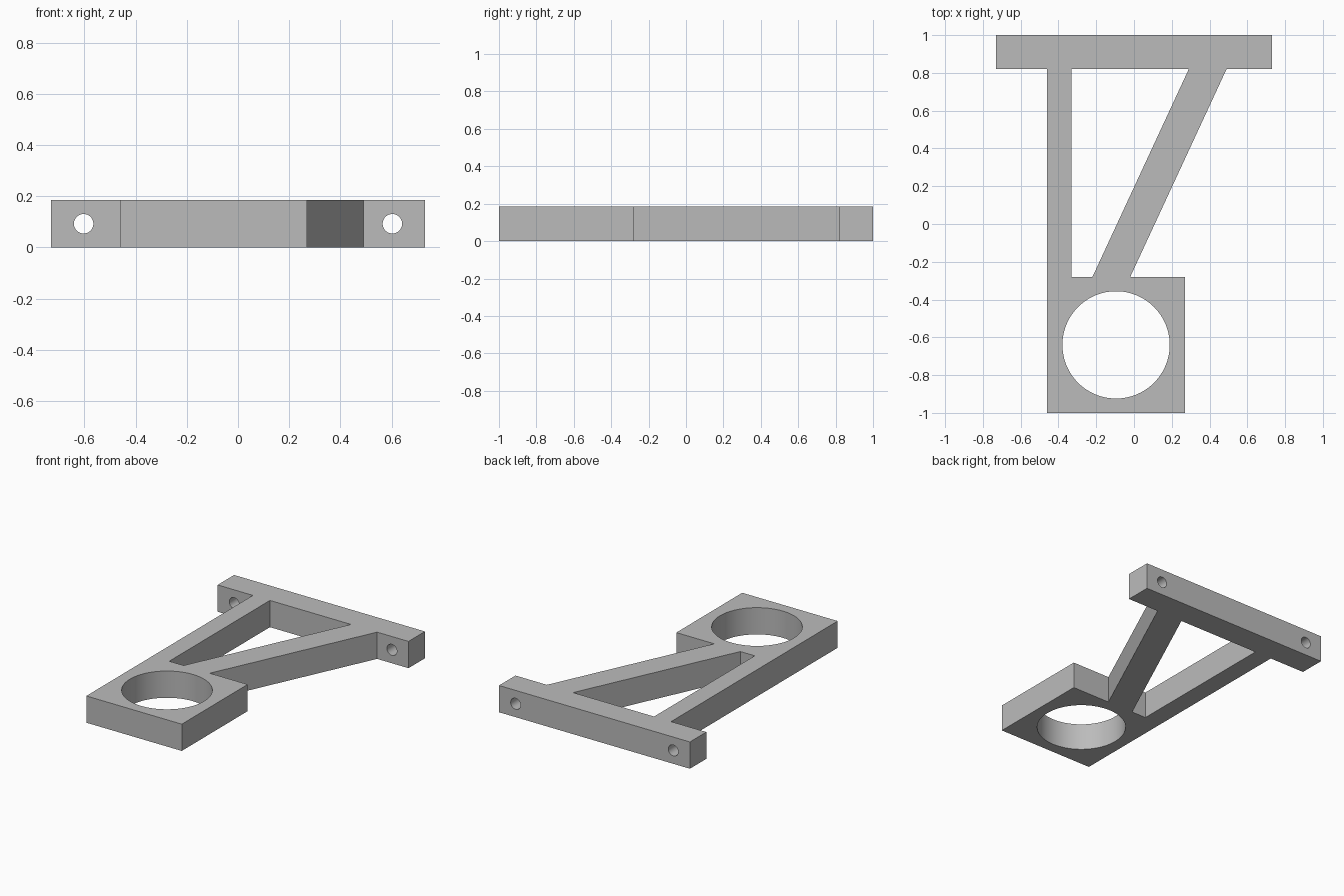
import bpy
import bmesh
import math
from mathutils import Matrix, Vector

if "Cube" in bpy.data.objects:
    bpy.data.objects.remove(bpy.data.objects["Cube"], do_unlink=True)

THICK = 0.185
BAR_Y, BLOCK_Y = 0.82, -0.28          # inner edges of mounting bar and ring block
LEFT, STRUT_IN = -0.46, -0.33         # straight strut edges

grey = bpy.data.materials.new("Grey plastic")
grey.use_nodes = True
grey.diffuse_color = (0.5, 0.5, 0.5, 1)
grey.node_tree.nodes["Principled BSDF"].inputs["Base Color"].default_value = (0.5, 0.5, 0.5, 1)


def finish(name, bm):
    bmesh.ops.recalc_face_normals(bm, faces=bm.faces)
    mesh = bpy.data.meshes.new(name)
    bm.to_mesh(mesh)
    bm.free()
    mesh.materials.append(grey)
    obj = bpy.data.objects.new(name, mesh)
    bpy.context.collection.objects.link(obj)
    return obj


def prism(name, outline, low, high):
    bm = bmesh.new()
    face = bm.faces.new([bm.verts.new((x, y, low)) for x, y in outline])
    top = bmesh.ops.extrude_face_region(bm, geom=[face])["geom"]
    bmesh.ops.translate(bm, vec=Vector((0, 0, high - low)),
                        verts=[v for v in top if isinstance(v, bmesh.types.BMVert)])
    return finish(name, bm)


def cylinder(name, centre, radius, depth, sides, tilt=0):
    bm = bmesh.new()
    place = Matrix.Translation(centre) @ Matrix.Rotation(tilt, 4, 'X')
    bmesh.ops.create_cone(bm, cap_ends=True, segments=sides, radius1=radius,
                          radius2=radius, depth=depth, matrix=place)
    return finish(name, bm)


# Bracket body: mounting bar, struts and ring block in one outline
bracket = prism("bracket", [
    (LEFT, -1), (0.27, -1), (0.27, BLOCK_Y), (-0.02, BLOCK_Y),
    (0.49, BAR_Y), (0.73, BAR_Y), (0.73, 1), (-0.73, 1),
    (-0.73, BAR_Y), (LEFT, BAR_Y)], 0, THICK)

# Opening between the struts, ring bore and two screw holes
cutters = [
    prism("strut_opening", [(STRUT_IN, BLOCK_Y), (-0.22, BLOCK_Y),
                            (0.29, BAR_Y), (STRUT_IN, BAR_Y)], -0.1, THICK + 0.1),
    cylinder("ring_bore", (-0.095, -0.64, THICK / 2), 0.284, 0.5, 96)]
for side, label in ((-1, "right"), (1, "left")):
    cutters.append(cylinder("screw_hole_" + label, (side * 0.603, 0.91, THICK / 2),
                            0.038, 0.4, 48, math.pi / 2))

bpy.ops.object.select_all(action='DESELECT')
bpy.context.view_layer.objects.active = bracket
bracket.select_set(True)
for cutter in cutters:
    cutter.hide_render = True
    mod = bracket.modifiers.new(cutter.name, 'BOOLEAN')
    mod.operation = 'DIFFERENCE'
    mod.solver = 'EXACT'
    mod.object = cutter
    bpy.ops.object.modifier_apply(modifier=mod.name)
    bpy.data.objects.remove(cutter, do_unlink=True)

bpy.ops.object.shade_smooth_by_angle(angle=math.radians(30))
